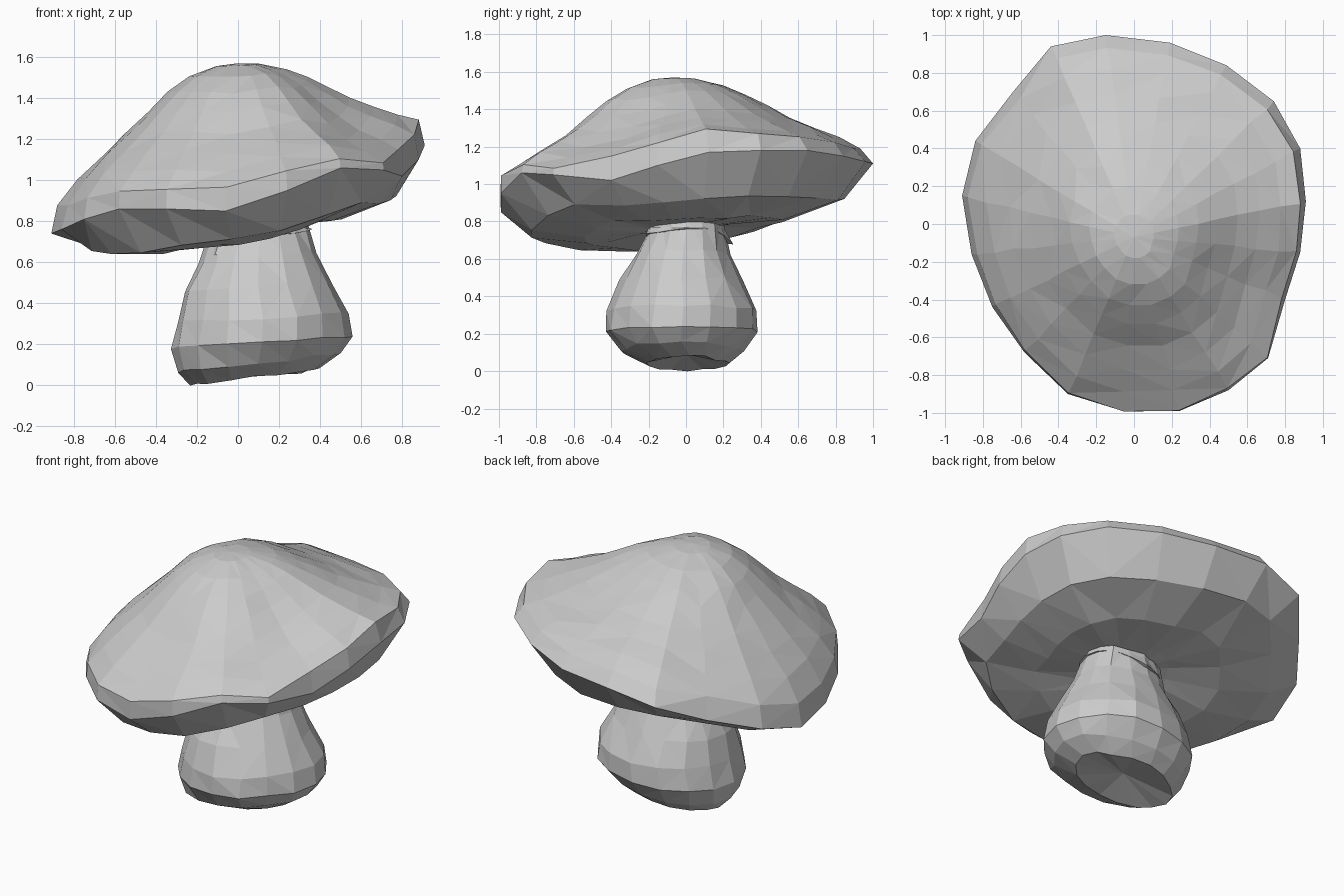
import bpy
import bmesh
import math
import random
from mathutils import Vector

random.seed(4)
cube = bpy.data.objects.get("Cube")
if cube:
    bpy.data.objects.remove(cube, do_unlink=True)

# Single flat grey
grey = bpy.data.materials.new("plain_grey")
grey.use_nodes = True
colour = (0.6, 0.6, 0.6, 1)
grey.diffuse_color = colour
grey.node_tree.nodes["Principled BSDF"].inputs["Base Color"].default_value = colour


def jitter(point, amount):
    """Small irregularity that gives the hand-cut facets."""
    return point + Vector([random.uniform(-amount, amount) for axis in range(3)])


def loft(name, rings, start_point=None, end_point=None):
    """Skin a stack of equal rings, closing either end with a fan."""
    bm = bmesh.new()
    loops = [[bm.verts.new(point) for point in ring] for ring in rings]
    count = len(loops[0])
    for lower, upper in zip(loops, loops[1:]):
        for i in range(count):
            j = (i + 1) % count
            bm.faces.new((lower[i], lower[j], upper[j], upper[i]))
    for loop, point in ((loops[0], start_point), (loops[-1], end_point)):
        if point is not None:
            tip = bm.verts.new(point)
            for i in range(count):
                bm.faces.new((loop[i], loop[(i + 1) % count], tip))
    bmesh.ops.triangulate(bm, faces=bm.faces[:])
    bmesh.ops.recalc_face_normals(bm, faces=bm.faces[:])
    mesh = bpy.data.meshes.new(name)
    bm.to_mesh(mesh)
    bm.free()
    mesh.materials.append(grey)
    obj = bpy.data.objects.new(name, mesh)
    bpy.context.collection.objects.link(obj)
    return obj


# Cap: irregular tilted rim, counter-clockwise from the +x side, each point
# with its x, y, rim height, lip height above and underside height below
rim_table = (
    (.91, .12, 1.17, 1.29, .93), (.88, .4, 1.18, 1.27, .93),
    (.74, .65, 1.18, 1.25, .94), (.49, .84, 1.15, 1.22, .93),
    (.19, .96, 1.12, 1.2, .92), (-.15, 1, 1.11, 1.19, .92),
    (-.44, .94, 1.04, 1.13, .9), (-.64, .7, .92, 1.05, .83),
    (-.84, .44, .82, .95, .75), (-.91, .15, .74, .88, .68),
    (-.86, -.16, .76, .88, .65), (-.75, -.44, .81, .92, .64),
    (-.58, -.68, .86, .94, .65), (-.35, -.9, .86, .95, .69),
    (-.06, -.99, .85, .96, .71), (.24, -.99, .95, 1.04, .76),
    (.5, -.88, 1.06, 1.11, .84), (.71, -.71, 1.05, 1.09, .89),
    (.8, -.4, 1.02, 1.15, .89), (.88, -.15, 1.1, 1.23, .91))
rim = [Vector(row[:3]) for row in rim_table]
apex = Vector((0, -.07, 1.57))
hollow = Vector((.07, 0, .76))


def under_ring(spread, share, sag):
    """Ring on the underside, between the hollow and the rim."""
    ring = []
    for point, row in zip(rim, rim_table):
        place = hollow.lerp(point, spread)
        place.z = hollow.z + (row[4] - hollow.z) * share - sag
        ring.append(jitter(place, .008))
    return ring


def dome_ring(spread, height):
    """Ring on the dome, between the lip and the apex, fuller towards -x."""
    ring = []
    for point, row in zip(rim, rim_table):
        place = apex.lerp(point, spread * (.965 - .03 * point.y))
        rise = height - .7 * point.x * spread ** 2 * (1 - spread)
        place.z = row[3] + (apex.z - row[3]) * rise + .06 * place.x * height
        ring.append(jitter(place, .008 * spread))
    return ring


underside = [under_ring(.25, .25, .01), under_ring(.54, .6, .04),
             under_ring(.84, 1, 0)]
dome_steps = ((1, 0), (.89, .14), (.76, .28), (.63, .43), (.5, .61),
              (.39, .76), (.27, .89), (.12, .98))
dome = [dome_ring(*step) for step in dome_steps]
loft("mushroom_cap", underside + [rim] + dome, hollow, apex)

# Stem: bulging rings given as height, centre x, centre y, half widths, tilt
stem_steps = (
    (.04, .08, .01, .31, .22, .12), (.11, .1, -.02, .4, .33, .1),
    (.21, .11, -.02, .44, .41, .07), (.33, .12, -.02, .42, .4, .05),
    (.48, .1, -.02, .36, .33, .05), (.62, .1, -.01, .29, .25, .1),
    (.78, .1, .01, .24, .19, .1))
sides = 16
stem = []
for height, cx, cy, wide, deep, tilt in stem_steps:
    ring = []
    for i in range(sides):
        angle = math.tau * i / sides
        x, y = wide * math.cos(angle), deep * math.sin(angle)
        ring.append(jitter(Vector((cx + x, cy + y, height + tilt * x)), .009))
    stem.append(ring)
loft("mushroom_stem", stem, (.08, 0, .09), (.1, .01, .82))

# Ragged torn frill where the stem meets the cap, longest at two flaps
frill_top, frill_edge = [], []
for i in range(sides):
    angle = math.tau * i / sides
    across, along = math.cos(angle), math.sin(angle)
    frill_top.append(Vector((.1 + .24 * across, .2 * along, .77)))
    reach = .05 if i in (4, 10) else .01
    edge = Vector((.1 + (.25 + reach) * across, (.21 + reach) * along,
                   .72 - reach + .06 * across))
    frill_edge.append(jitter(edge, .012))
frill_inner = [point.lerp(Vector((.1, 0, .7)), .25) for point in frill_edge]
loft("torn_frill", [frill_top, frill_edge, frill_inner])
